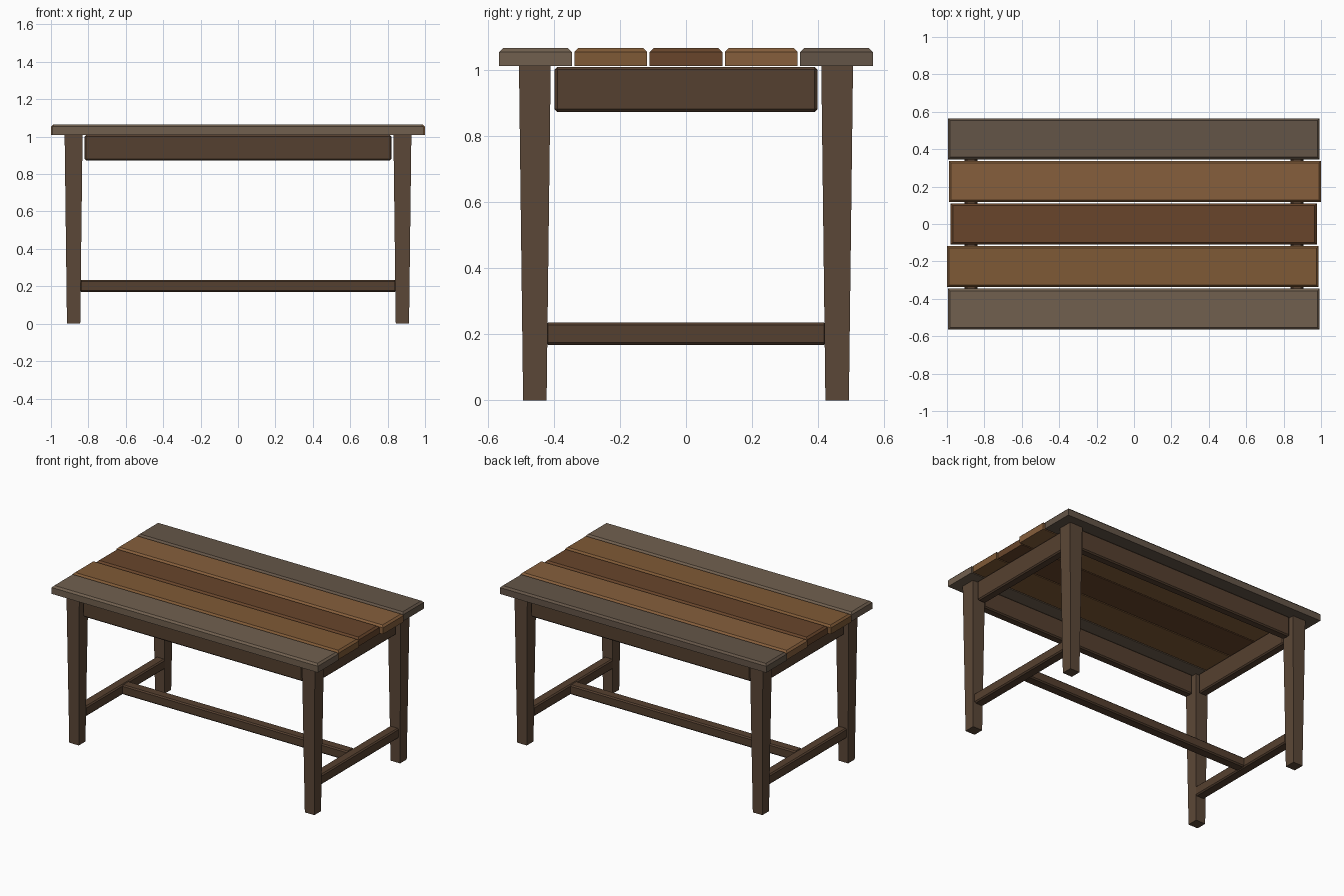
import bpy, bmesh
from mathutils import Vector

if "Cube" in bpy.data.objects:
    bpy.data.objects.remove(bpy.data.objects["Cube"])


def material(name, rgb):
    # display colour (0-255) to linear
    m = bpy.data.materials.new(name)
    m.diffuse_color = [(c / 255) ** 2.2 for c in rgb] + [1]
    m.use_nodes = True
    m.node_tree.nodes["Principled BSDF"].inputs["Base Color"].default_value = m.diffuse_color
    return m


def block(name, lo, hi, mat, chamfer=0.0, top_only=False, foot=1.0):
    """Box between two corners, with optional chamfer and tapered foot."""
    lo, hi = Vector(lo), Vector(hi)
    size, mid = hi - lo, (lo + hi) / 2
    bm = bmesh.new()
    bmesh.ops.create_cube(bm, size=1)
    for v in bm.verts:
        k = foot if v.co.z < 0 else 1.0
        v.co = Vector((v.co.x * size.x * k, v.co.y * size.y * k, v.co.z * size.z))
    if chamfer:
        edges = [e for e in bm.edges
                 if not top_only or all(v.co.z > 0 for v in e.verts)]
        bmesh.ops.bevel(bm, geom=edges, offset=chamfer, segments=1,
                        profile=0.5, affect='EDGES')
    mesh = bpy.data.meshes.new(name)
    bm.to_mesh(mesh)
    bm.free()
    mesh.materials.append(mat)
    ob = bpy.data.objects.new(name, mesh)
    ob.location = mid
    bpy.context.collection.objects.link(ob)
    return ob


frame = material("dark_wood", (92, 73, 58))
rail = material("rail_wood", (86, 66, 51))

# Tabletop planks, front to back: x start, x end, colour
planks = [(-0.995, 0.992, (112, 96, 80)),
          (-1.0, 0.987, (126, 90, 57)),
          (-0.98, 0.978, (104, 71, 47)),
          (-0.99, 1.0, (133, 95, 62)),
          (-0.995, 0.992, (100, 86, 73))]
for i, (x0, x1, rgb) in enumerate(planks):
    y = (i - 2) * 0.2275
    block(f"top_plank_{i + 1}", (x0, y - 0.11, 1.01), (x1, y + 0.11, 1.065),
          material(f"plank_wood_{i + 1}", rgb), 0.012, top_only=True)

# Tapered legs
for sx, xn in ((-1, "left"), (1, "right")):
    for sy, yn in ((-1, "front"), (1, "back")):
        x, y = sx * 0.879, sy * 0.457
        block(f"{yn}_{xn}_leg", (x - 0.048, y - 0.048, 0), (x + 0.048, y + 0.048, 1.01),
              frame, foot=0.74)

# Long aprons
for s, n in ((-1, "front"), (1, "back")):
    y = s * 0.457
    block(f"{n}_apron", (-0.82, y - 0.029, 0.872), (0.82, y + 0.029, 1.008), rail, 0.008)

# Side aprons and side stretchers
for s, n in ((-1, "left"), (1, "right")):
    x = s * 0.872
    block(f"{n}_apron", (x - 0.03, -0.397, 0.872), (x + 0.03, 0.397, 1.008), rail, 0.008)
    block(f"{n}_stretcher", (x - 0.034, -0.425, 0.167), (x + 0.034, 0.425, 0.235), rail, 0.008)

# Centre stretcher
block("centre_stretcher", (-0.845, -0.035, 0.169), (0.845, 0.035, 0.234), rail, 0.008)
